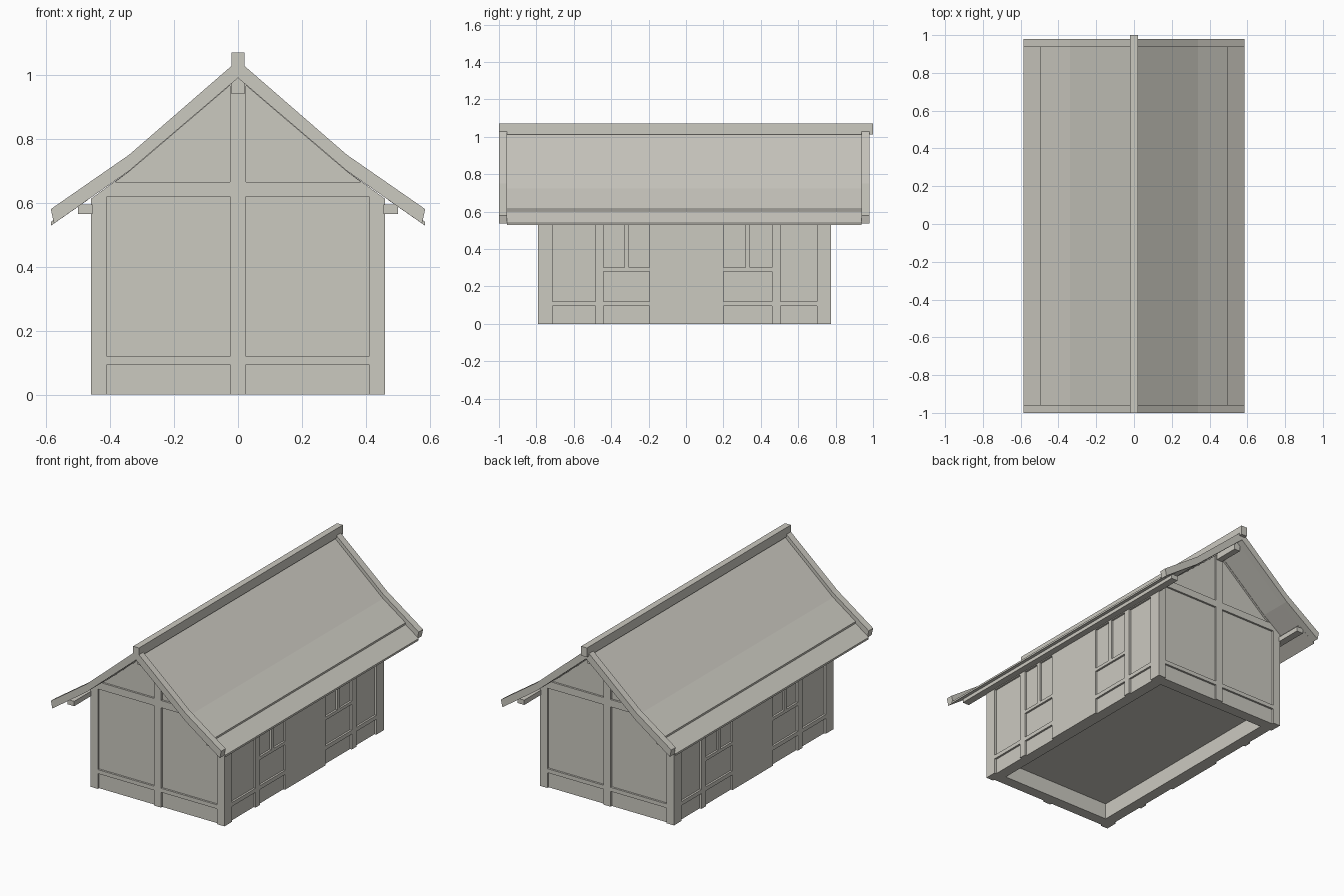
import bpy
import bmesh

cube = bpy.data.objects.get("Cube")
if cube:
    bpy.data.objects.remove(cube, do_unlink=True)

# One plain colour for the whole building
grey = bpy.data.materials.new("warm grey")
grey.use_nodes = True
colour = (0.6, 0.585, 0.53, 1)
grey.diffuse_color = colour
grey.node_tree.nodes["Principled BSDF"].inputs["Base Color"].default_value = colour

FRONT, BACK, HALF = -0.79, 0.775, 0.46     # wall faces
ROOF_FRONT, ROOF_BACK = -1.0, 0.98
BOARD = 0.043                              # verge board width
DEPTH = 0.012                              # panel recess


def add_prism(bm, profile, y0, y1):
    """Extrude an (x, z) outline from y0 to y1."""
    face = bm.faces.new([bm.verts.new((x, y0, z)) for x, z in profile])
    new = bmesh.ops.extrude_face_region(bm, geom=[face])["geom"]
    moved = [v for v in new if isinstance(v, bmesh.types.BMVert)]
    bmesh.ops.translate(bm, verts=moved, vec=(0, y1 - y0, 0))


def add_box(bm, x0, x1, y0, y1, z0, z1):
    add_prism(bm, [(x0, z0), (x1, z0), (x1, z1), (x0, z1)], y0, y1)


def finish(name, bm):
    bmesh.ops.recalc_face_normals(bm, faces=bm.faces[:])
    mesh = bpy.data.meshes.new(name)
    bm.to_mesh(mesh)
    bm.free()
    mesh.materials.append(grey)
    ob = bpy.data.objects.new(name, mesh)
    bpy.context.collection.objects.link(ob)
    return ob


def prism(name, profile, y0, y1):
    bm = bmesh.new()
    add_prism(bm, profile, y0, y1)
    return finish(name, bm)


def box(name, *size):
    bm = bmesh.new()
    add_box(bm, *size)
    return finish(name, bm)


def mirrored(right):
    """Close a right-hand outline that starts and ends on x = 0."""
    return right + [(-x, z) for x, z in reversed(right) if x > 0]


# Gabled walls
walls = prism("walls", mirrored([(0, 0), (HALF, 0), (HALF, 0.612), (0.34, 0.70), (0, 0.99)]),
              FRONT, BACK)

# Recessed panels between the timbers, and the hollow under the floor
cut = bmesh.new()
for y0, y1 in ((FRONT - 0.05, FRONT + DEPTH), (BACK - DEPTH, BACK + 0.05)):
    for s in (-1, 1):
        xs = sorted((s * 0.025, s * 0.41))
        add_box(cut, *xs, y0, y1, -0.05, 0.095)
        add_box(cut, *xs, y0, y1, 0.12, 0.62)
        add_prism(cut, [(s * 0.025, 0.665), (s * 0.383, 0.665), (s * 0.34, 0.697),
                        (s * 0.025, 0.966)], y0, y1)

outer_bays = ((-0.715, -0.485), (0.505, 0.70))
window_bays = ((-0.44, -0.195), (0.20, 0.46))
for s in (-1, 1):
    xs = sorted((s * (HALF - DEPTH), s * (HALF + 0.05)))
    for y0, y1 in outer_bays + window_bays:
        add_box(cut, *xs, y0, y1, -0.05, 0.095)
    for y0, y1 in outer_bays:
        add_box(cut, *xs, y0, y1, 0.12, 0.56)
    for y0, y1 in window_bays:
        mid = (y0 + y1) / 2
        add_box(cut, *xs, y0, y1, 0.12, 0.28)
        add_box(cut, *xs, y0, mid - 0.012, 0.30, 0.56)
        add_box(cut, *xs, mid + 0.012, y1, 0.30, 0.56)
add_box(cut, -HALF + 0.08, HALF - 0.08, FRONT + 0.08, BACK - 0.08, -0.05, 0.10)

cutter = finish("panel_cutter", cut)
cutter.hide_render = True
mod = walls.modifiers.new("panels", 'BOOLEAN')
mod.operation = 'DIFFERENCE'
mod.solver = 'EXACT'
mod.object = cutter
graph = bpy.context.evaluated_depsgraph_get()
carved = bpy.data.meshes.new_from_object(walls.evaluated_get(graph))
walls.modifiers.clear()
walls.data = carved
bpy.data.objects.remove(cutter, do_unlink=True)


# Roof layers follow one bent slope at different heights
def roof_layer(right, top, bottom):
    upper = [(x, z - top) for x, z in right]
    lower = [(x, z - bottom) for x, z in reversed(right)]
    return upper + lower


ridge_pt, bend, tip, eave = (0, 1.045), (0.34, 0.75), (0.585, 0.58), (0.495, 0.642)
inner_front, inner_back = ROOF_FRONT + BOARD, ROOF_BACK - BOARD

verge = mirrored([ridge_pt, bend, tip, (0.575, 0.535), (0.34, 0.70), (0, 0.99)])
verge = [ridge_pt, bend, tip, (0.575, 0.535), (0.34, 0.70), (0, 0.99),
         (-0.34, 0.70), (-0.575, 0.535), (-tip[0], tip[1]), (-bend[0], bend[1])]
prism("front_verge_boards", verge, ROOF_FRONT, inner_front)
prism("back_verge_boards", verge, inner_back, ROOF_BACK)

for side, s in (("left", 1), ("right", -1)):
    def flip(points):
        return [(s * x, z) for x, z in points]
    prism(side + "_roof_panel", flip(roof_layer([ridge_pt, bend, eave], 0.028, 0.05)),
          inner_front, inner_back)
    prism(side + "_eave_board", flip(roof_layer([(0.47, 0.66), tip], 0.040, 0.052)),
          inner_front, inner_back)
    box(side + "_eave_beam", *sorted((s * 0.455, s * 0.50)),
        inner_front, inner_back, 0.565, 0.595)

# Ridge cap and the beam under it
box("ridge_cap", -0.02, 0.02, -1.0, 1.0, 1.012, 1.07)
box("ridge_beam", -0.02, 0.02, inner_front, inner_back, 0.94, 0.99)
